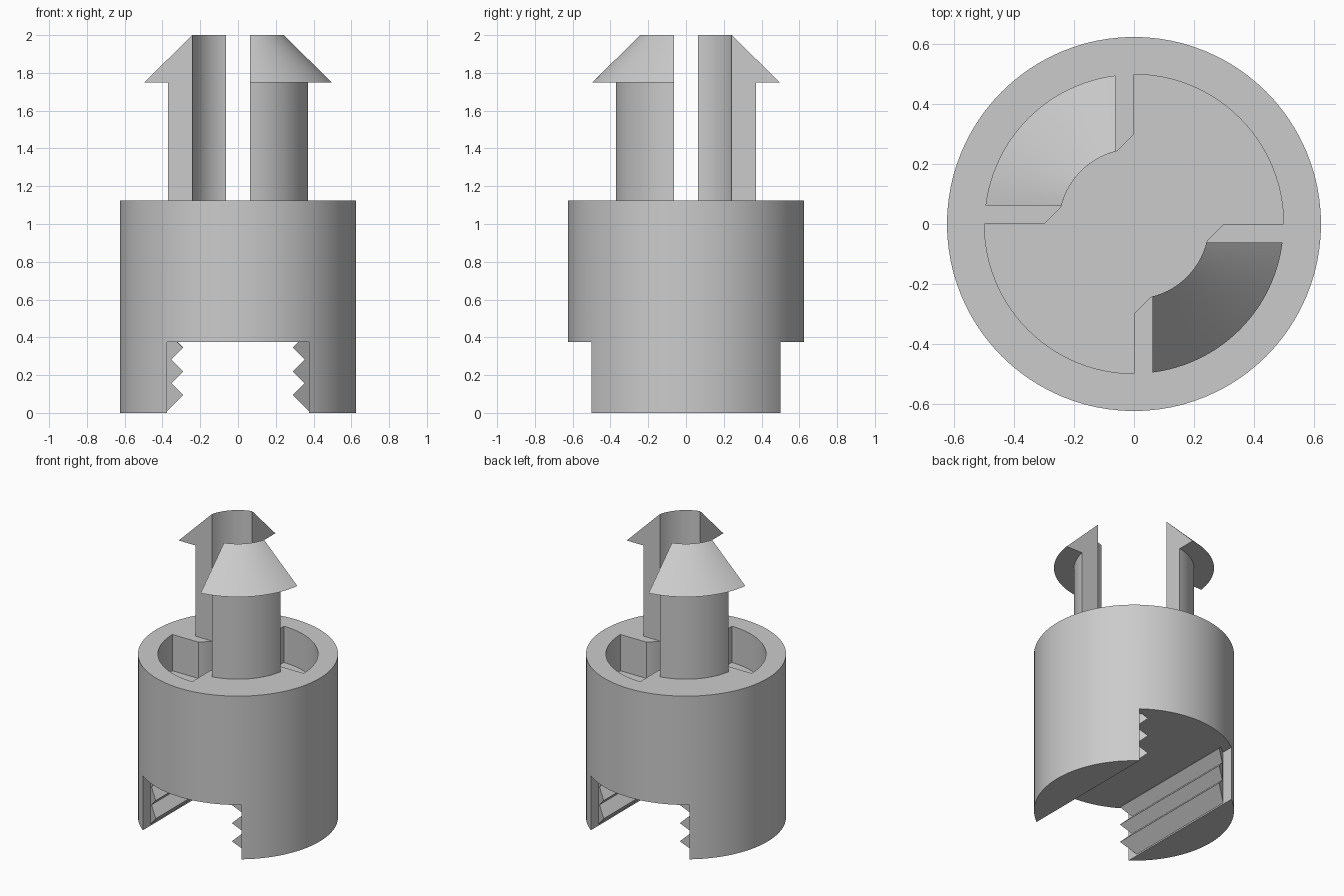
import bpy
import bmesh
import math
from mathutils import Matrix

cube = bpy.data.objects.get("Cube")
if cube:
    bpy.data.objects.remove(cube, do_unlink=True)

BODY_R, BODY_TOP = 0.625, 1.125
CAVITY_R, BORE_R, CAVITY_FLOOR = 0.5, 0.25, 0.875
SLOT_HALF, SLOT_TOP = 0.375, 0.375
GAP = 0.0625

grey = bpy.data.materials.new("plain grey")
grey.use_nodes = True
grey.diffuse_color = (0.6, 0.6, 0.6, 1)
grey.node_tree.nodes["Principled BSDF"].inputs["Base Color"].default_value = (0.6, 0.6, 0.6, 1)


def finish(name, bm):
    bmesh.ops.recalc_face_normals(bm, faces=bm.faces)
    mesh = bpy.data.meshes.new(name)
    bm.to_mesh(mesh)
    bm.free()
    mesh.materials.append(grey)
    obj = bpy.data.objects.new(name, mesh)
    bpy.context.collection.objects.link(obj)
    return obj


def activate(obj):
    bpy.ops.object.select_all(action='DESELECT')
    obj.select_set(True)
    bpy.context.view_layer.objects.active = obj


def smooth(obj):
    activate(obj)
    bpy.ops.object.shade_smooth_by_angle(angle=math.radians(30))


def loft(name, rings, turn=0):
    """Join closed rings of points into a capped solid, turned about z."""
    bm = bmesh.new()
    loops = [[bm.verts.new(p) for p in ring] for ring in rings]
    n = len(loops[0])
    for a, b in zip(loops, loops[1:]):
        for i in range(n):
            j = (i + 1) % n
            bm.faces.new((a[i], a[j], b[j], b[i]))
    bm.faces.new(loops[0])
    bm.faces.new(loops[-1])
    bmesh.ops.rotate(bm, verts=bm.verts, cent=(0, 0, 0), matrix=Matrix.Rotation(turn, 3, 'Z'))
    return finish(name, bm)


def arc(r, start, end, steps):
    return [(r * math.cos(start + (end - start) * i / steps),
             r * math.sin(start + (end - start) * i / steps)) for i in range(steps + 1)]


def prism(name, outline, z0, z1):
    return loft(name, [[(x, y, z) for x, y in outline] for z in (z0, z1)])


def cut(obj, cutter):
    cutter.hide_render = True
    mod = obj.modifiers.new("cut", 'BOOLEAN')
    mod.operation, mod.solver, mod.object = 'DIFFERENCE', 'EXACT', cutter
    activate(obj)
    bpy.ops.object.modifier_apply(modifier=mod.name)
    bpy.data.objects.remove(cutter, do_unlink=True)


# Round body
body = prism("body", arc(BODY_R, 0, math.tau, 96)[:-1], 0, BODY_TOP)

# Slot through the bottom, front to back
s = SLOT_HALF
cut(body, prism("slot_cutter", [(-s, -1), (s, -1), (s, 1), (-s, 1)], -0.1, SLOT_TOP))

# Top cavity: two open quadrants joined by a round bore with chamfered corners
lean = math.asin(0.056 / BORE_R)
half = arc(CAVITY_R, 0, math.pi / 2, 24) + [(0, 0.3)]
half += arc(BORE_R, math.pi / 2 + lean, math.pi - lean, 14) + [(-0.3, 0)]
outline = half + [(-x, -y) for x, y in half]
cut(body, prism("cavity_cutter", outline, CAVITY_FLOOR, BODY_TOP + 0.1))
smooth(body)

# Gripping teeth along both slot walls, with ends following a circle
tip, valley, pitch = 0.29, 0.3525, 0.125
profile = [(0.4, 0.01), (SLOT_HALF, 0.01)]
for k in range(3):
    z = 0.095 + k * pitch
    profile.append((tip, z))
    if k < 2:
        profile.append((valley, z + pitch / 2))
profile += [(0.33, 0.385), (0.4, 0.385)]
for name, turn in (("left_teeth", 0), ("right_teeth", math.pi)):
    loft(name, [[(x, side * math.sqrt(0.5625 ** 2 - x * x), z) for x, z in profile]
                for side in (-1, 1)], turn)

# Two barbed snap clips in opposite quadrants
section = [(BORE_R, BODY_TOP), (0.375, BODY_TOP), (0.375, 1.75), (0.5, 1.75), (BORE_R, 2)]
STEPS = 24
for name, turn in (("front_clip", 0), ("back_clip", math.pi)):
    rings = []
    for i in range(STEPS + 1):
        ring = []
        for r, z in section:
            trim = math.asin(GAP / r)
            a = -math.pi / 2 + trim + (math.pi / 2 - 2 * trim) * i / STEPS
            ring.append((r * math.cos(a), r * math.sin(a), z))
        rings.append(ring)
    smooth(loft(name, rings, turn))
